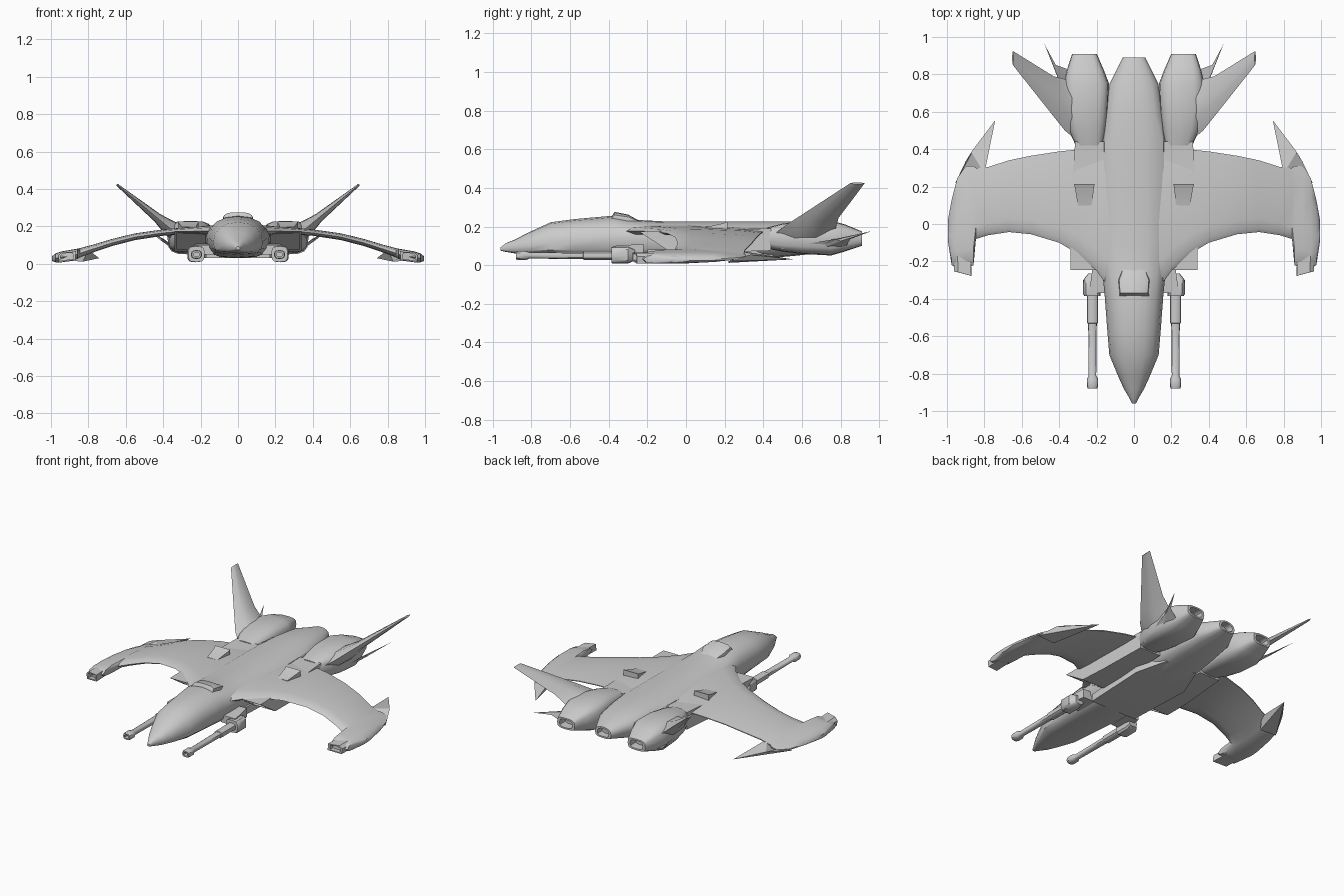
import bpy, bmesh, math

grey = bpy.data.materials.new("hull_grey")
grey.diffuse_color = (0.6, 0.6, 0.6, 1)


def loft(name, rings, mirror=False, angle=35):
    """Skin a list of equal-length point rings and close both ends."""
    bm = bmesh.new()
    vs = [[bm.verts.new(p) for p in r] for r in rings]
    n = len(rings[0])
    for a, b in zip(vs, vs[1:]):
        for i in range(n):
            j = (i + 1) % n
            bm.faces.new((a[i], a[j], b[j], b[i]))
    bm.faces.new(vs[0])
    bm.faces.new(vs[-1])
    bmesh.ops.remove_doubles(bm, verts=bm.verts, dist=0.0002)
    bmesh.ops.recalc_face_normals(bm, faces=bm.faces)
    me = bpy.data.meshes.new(name)
    bm.to_mesh(me)
    bm.free()
    ob = bpy.data.objects.new(name, me)
    bpy.context.collection.objects.link(ob)
    me.materials.append(grey)
    if mirror:
        ob.modifiers.new("mirror", 'MIRROR')
    bpy.ops.object.select_all(action='DESELECT')
    ob.select_set(True)
    bpy.context.view_layer.objects.active = ob
    bpy.ops.object.shade_smooth_by_angle(angle=math.radians(angle))
    return ob


def oval(y, cx, w, zb, zm, zt, n=16, et=0.9, eb=0.6):
    """Rounded section across y, with separate top and bottom fullness."""
    out = []
    for i in range(n):
        a = 2 * math.pi * i / n
        c, s = math.cos(a), math.sin(a)
        e = et if s >= 0 else eb
        x = math.copysign(abs(c) ** e, c) if abs(c) > 1e-6 else 0
        z = abs(s) ** e if abs(s) > 1e-6 else 0
        out.append((cx + w * x, y, zm + (z * (zt - zm) if s >= 0 else -z * (zm - zb))))
    return out


def box(y, x0, x1, z0, z1, rake=0):
    """Rectangular section; the bottom edge is shifted back by rake."""
    return [(x0, y + rake, z0), (x1, y + rake, z0), (x1, y, z1), (x0, y, z1)]


def recess(ring, depth, k=0.72):
    """Extra rings that turn an open end into a hollow mouth."""
    n = len(ring)
    c = [sum(p[i] for p in ring) / n for i in range(3)]
    inner = [tuple(c[i] + (p[i] - c[i]) * k for i in range(3)) for p in ring]
    return [inner, [(p[0], p[1] + depth, p[2]) for p in inner]]


# fuselage: y, half width, bottom, middle, top
body = [(-.96, .010, .075, .083, .092), (-.93, .025, .068, .09, .115), (-.88, .055, .06, .095, .135),
        (-.82, .082, .056, .10, .167), (-.70, .132, .05, .115, .222), (-.58, .142, .045, .125, .238),
        (-.38, .157, .036, .14, .256), (-.27, .168, .032, .15, .235), (-.1, .175, .03, .16, .226),
        (.2, .175, .03, .165, .226), (.42, .17, .035, .165, .226), (.58, .155, .05, .16, .226),
        (.75, .13, .07, .15, .215), (.89, .06, .105, .14, .18)]
rings = [oval(y, 0, w, b, m, t) for y, w, b, m, t in body]
loft("fuselage", rings + recess(rings[-1], -.05))

# raised hood behind the cockpit
loft("cockpit_hood", [oval(y, 0, w, .2, .22, t, 12, .5, .5) for y, w, t in
                      [(-.385, .085, .25), (-.37, .08, .276), (-.30, .085, .262), (-.235, .06, .226)]])

# wings: x, leading y, trailing y, top z, thickness
wing = [(.10, -.36, .41, .208, .06), (.165, -.30, .41, .204, .05), (.20, -.25, .405, .200, .042),
        (.30, -.16, .398, .193, .036), (.40, -.10, .388, .184, .034), (.55, -.055, .365, .163, .036),
        (.67, -.043, .34, .134, .038), (.78, -.06, .305, .101, .042), (.845, -.08, .30, .084, .05),
        (.858, -.22, .31, .081, .055), (.90, -.236, .31, .074, .06), (.945, -.236, .245, .066, .058),
        (.975, -.22, .13, .056, .048), (.995, -.09, .02, .04, .025)]
upper = [(0, .55), (.05, .2), (.18, .03), (.45, 0), (.8, .18), (1, .5)]
lower = [(1, .65), (.8, .85), (.45, 1), (.18, 1), (.05, .88)]
loft("wing", [[(x, a + (b - a) * f, z - t * g) for f, g in upper + lower] for x, a, b, z, t in wing],
     True, 40)

# swept spike behind each wing tip
tip = (.742, .555, .03)
loft("wingtip_spike", [[(.80, .27, .075), (.83, .22, .012), (.955, .22, .02), (.90, .335, .055), (.87, .385, .05)],
                       [tip] * 5], True, 20)

# wing tip gun mouth, turned slightly outward
ring = [(.868, -.278, .022), (.955, -.255, .008), (.962, -.253, .045), (.94, -.258, .062), (.87, -.277, .065)]
back = [(x + .005, y + .12, z) for x, y, z in ring]
loft("wingtip_gun", [back, ring] + recess(ring, .03), True, 30)

# raked intake ducts under the wings
ring = box(-.245, .16, .34, .07, .175, .16)
loft("intake_duct", [box(.44, .16, .315, .075, .19), box(.1, .16, .335, .065, .18), ring]
     + recess(ring, .1, .85), True, 30)

# small scoop on each wing
loft("wing_scoop", [box(.10, .225, .30, .17, .196), box(.19, .215, .315, .17, .216),
                    box(.215, .21, .32, .17, .226)], True, 30)

# engine pods
pod = [(.42, .24, .072, .085, .195), (.5, .25, .098, .07, .215), (.6, .255, .115, .058, .23),
       (.75, .255, .122, .05, .23), (.82, .26, .1, .07, .212), (.91, .265, .066, .1, .175)]
rings = [oval(y, c, w, b, (b + t) / 2, t, 16, .6, .6) for y, c, w, b, t in pod]
loft("engine_pod", rings + recess(rings[-1], -.06), True)

# upswept tail fins: x, leading y, trailing y, z, half thickness
fin = [(.31, .45, .78, .155, .05), (.37, .50, .775, .195, .042), (.43, .575, .79, .245, .025),
       (.648, .85, .925, .424, .006)]
loft("tail_fin", [[(x - .59 * t * s, a + (b - a) * f, z + .81 * t * s)
                   for f, s in [(0, 0), (.3, .9), (.65, 1), (1, 0), (.65, -1), (.3, -.9)]]
                  for x, a, b, z, t in fin], True, 40)

# lower ventral blades on the pods
loft("lower_blade", [[(.33, .48, .085), (.355, .66, .10), (.36, .83, .10), (.335, .66, .07)],
                     [(.40, .77, .135), (.415, .80, .14), (.418, .85, .135), (.412, .80, .125)],
                     [(.478, .96, .176)] * 4], True, 25)

# nose guns: mount, sleeve, barrel and flared muzzle
mount = [(-.385, .222, .044), (-.375, .226, .046), (-.30, .226, .046), (-.265, .215, .03)]
loft("gun_mount", [oval(y, x, r, .052 - r * .95, .052, .052 + r * .95, 12, .6, .6) for y, x, r in mount], True)
loft("gun_pylon", [box(-.37, .13, .24, .05, .10), box(-.22, .13, .22, .05, .11)], True)
gun = [(-.36, .03), (-.53, .029), (-.532, .023), (-.81, .02), (-.83, .03), (-.865, .03), (-.88, .025)]
rings = [oval(y, .222, r, .05 - r * .8, .05, .05 + r * .8, 12, .8, .8) for y, r in gun]
loft("gun_barrel", rings + recess(rings[-1], .03, .6), True)

# belly plate between the ducts
loft("belly_plate", [box(-.2, -.17, .17, .03, .08), box(.25, -.19, .19, .03, .08),
                     box(.45, -.12, .12, .045, .08)])
